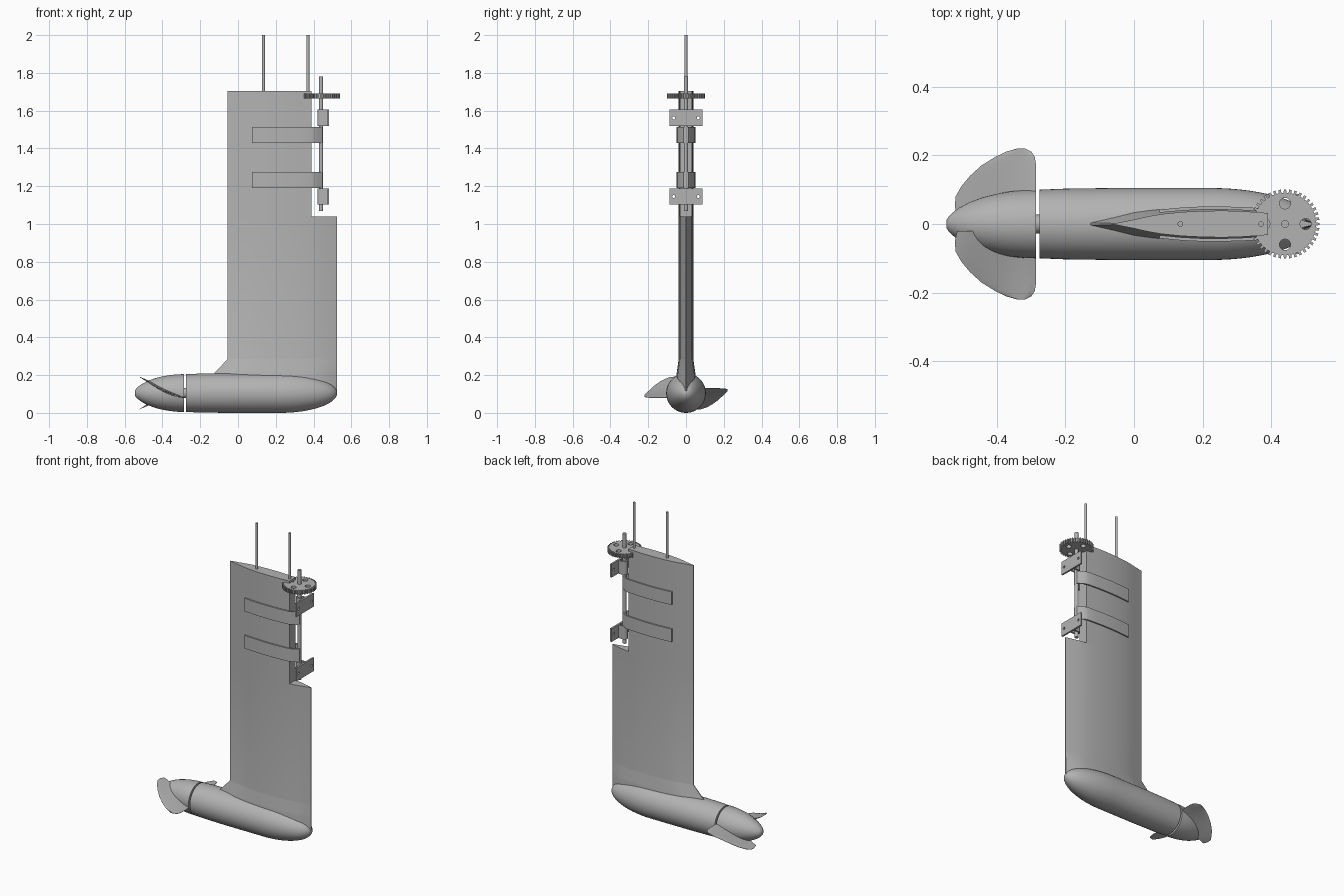
import bpy, bmesh
from math import sin, cos, pi, radians, sqrt
from mathutils import Matrix

cube = bpy.data.objects.get("Cube")
if cube:
    bpy.data.objects.remove(cube)

GREY = (0.45, 0.45, 0.45, 1)
grey = bpy.data.materials.new("plain grey")
grey.use_nodes = True
grey.diffuse_color = GREY
grey.node_tree.nodes["Principled BSDF"].inputs["Base Color"].default_value = GREY


def finish(obj, angle=35):
    obj.data.materials.clear()
    obj.data.materials.append(grey)
    bpy.ops.object.select_all(action='DESELECT')
    obj.select_set(True)
    bpy.context.view_layer.objects.active = obj
    bpy.ops.object.shade_smooth_by_angle(angle=radians(angle))
    return obj


def loft(name, rings, angle=35):
    """Skin a list of equal-length rings and cap both ends."""
    bm = bmesh.new()
    loops = [[bm.verts.new(p) for p in ring] for ring in rings]
    n = len(loops[0])
    for a, b in zip(loops, loops[1:]):
        for i in range(n):
            j = (i + 1) % n
            bm.faces.new((a[i], a[j], b[j], b[i]))
    bm.faces.new(loops[0])
    bm.faces.new(loops[-1])
    bmesh.ops.recalc_face_normals(bm, faces=bm.faces)
    mesh = bpy.data.meshes.new(name)
    bm.to_mesh(mesh)
    bm.free()
    obj = bpy.data.objects.new(name, mesh)
    bpy.context.collection.objects.link(obj)
    return finish(obj, angle)


def turned_x(name, profile, sides=48):
    """Body of revolution about the pod axis."""
    return loft(name, [[(x, r * cos(2 * pi * i / sides), AXIS + r * sin(2 * pi * i / sides))
                        for i in range(sides)] for x, r in profile])


def rod(name, x, r, z0, z1):
    return loft(name, [[(x + cx, cy, z) for cx, cy in circle(0, 0, r, 20)] for z in (z0, z1)])


def circle(cx, cy, r, n=24):
    return [(cx + r * cos(2 * pi * i / n), cy + r * sin(2 * pi * i / n)) for i in range(n)]


def plate(name, outlines, thick, matrix):
    """Flat plate from an outline and optional holes, centred on its plane."""
    curve = bpy.data.curves.new(name, 'CURVE')
    curve.dimensions = '2D'
    curve.fill_mode = 'BOTH'
    curve.extrude = thick / 2
    for outline in outlines:
        spline = curve.splines.new('POLY')
        spline.points.add(len(outline) - 1)
        for point, (x, y) in zip(spline.points, outline):
            point.co = (x, y, 0, 1)
        spline.use_cyclic_u = True
    obj = bpy.data.objects.new(name, curve)
    bpy.context.collection.objects.link(obj)
    bpy.ops.object.select_all(action='DESELECT')
    obj.select_set(True)
    bpy.context.view_layer.objects.active = obj
    bpy.ops.object.convert(target='MESH')
    obj = bpy.context.view_layer.objects.active
    obj.data.transform(matrix)
    return finish(obj)


AXIS = 0.105
HINGE = 0.44

# Pod with an elliptical nose
nose = [(0.22 + 0.305 * sin(t * pi / 32), max(0.004, 0.105 * cos(t * pi / 32))) for t in range(17)]
turned_x("pod", [(-0.275, 0.1), (-0.2, 0.103), (-0.05, 0.105)] + nose)
turned_x("propeller_shaft", [(-0.3, 0.027), (-0.26, 0.027)])

# Propeller hub, tapering to a blunt tail
turned_x("propeller_hub", [(-0.285, 0.1), (-0.32, 0.099), (-0.36, 0.095), (-0.4, 0.088), (-0.44, 0.078),
                           (-0.48, 0.063), (-0.51, 0.047), (-0.53, 0.032), (-0.54, 0.022), (-0.546, 0.012)])

# Two pitched blades: (span, tail x, front x) stations
STATIONS = [(0.02, -0.515, -0.287), (0.05, -0.522, -0.286), (0.08, -0.52, -0.285), (0.11, -0.503, -0.285),
            (0.14, -0.478, -0.285), (0.17, -0.445, -0.285), (0.195, -0.405, -0.289),
            (0.211, -0.372, -0.299), (0.22, -0.34, -0.318)]


def blade_ring(side, span, tail, front):
    ring = []
    for face in (1, -1):
        for k in range(13):
            u = k / 12 if face == 1 else 1 - k / 12
            x = tail + (front - tail) * u
            pitch = (-0.285 - x) / 0.235
            lift = -0.025 + 0.11 * pitch - 0.02 * sin(pi * pitch) * span / 0.22
            half = 0.0035 * sqrt(max(0.0, 4 * u * (1 - u))) + 0.0008
            ring.append((x, -side * span, AXIS + side * (lift + face * half)))
    return ring


for side, label in ((1, "right"), (-1, "left")):
    loft("propeller_blade_" + label, [blade_ring(side, *s) for s in STATIONS])

# Fin: lens-shaped section, cut back at the top for the hinge
FOIL = [(-0.055, 0.002), (0.0, 0.013), (0.04, 0.022), (0.08, 0.029), (0.14, 0.035), (0.2, 0.038),
        (0.26, 0.039), (0.32, 0.037), (0.39, 0.032), (0.44, 0.023), (0.49, 0.011), (0.525, 0.002)]


def fin_ring(z, foil, stretch=0.0, flare=0.0):
    pts = [(x - stretch * max(0, 0.14 - x) / 0.195, y + flare * min(1, y / 0.02)) for x, y in foil]
    return [(x, y, z) for x, y in pts] + [(x, -y, z) for x, y in reversed(pts)]


root = []
for i in range(9):
    a = i / 8 * pi / 2
    root.append(fin_ring(0.2 + 0.085 * sin(a), FOIL, 0.08 * (1 - cos(pi / 2 - a)), 0.012 * (1 - sin(a))))
loft("lower_fin", [fin_ring(0.105, FOIL, 0.08, 0.012)] + root + [fin_ring(1.04, FOIL)], 25)
loft("upper_fin", [fin_ring(z, FOIL[:9]) for z in (1.03, 1.705)], 25)

# Thin rods on top and the hinge pin
rod("rear_rod", 0.135, 0.008, 1.69, 2.0)
rod("front_rod", 0.37, 0.008, 1.69, 2.0)
rod("hinge_pin", HINGE, 0.011, 1.07, 1.78)

# Toothed wheel with four holes
TEETH = 40
rim = []
for t in range(TEETH):
    for offset, r in ((-0.27, 0.091), (-0.22, 0.101), (0.22, 0.101), (0.27, 0.091)):
        a = 2 * pi * (t + offset) / TEETH
        rim.append((r * cos(a), r * sin(a)))
holes = [circle(0.06 * cos(k * pi / 2), 0.06 * sin(k * pi / 2), 0.016) for k in range(4)]
plate("gear_wheel", [rim] + holes, 0.026, Matrix.Translation((HINGE, 0, 1.677)))

# Straps hugging the fin and wrapping the hinge pin
half = [(0.075, 0.042), (0.14, 0.048), (0.2, 0.051), (0.26, 0.051), (0.32, 0.049), (0.385, 0.045),
        (0.41, 0.038), (0.425, 0.026), (0.438, 0.02), (0.448, 0.012), (0.451, 0.0)]


def u_band(half, t):
    inner = [(x - t * (x > 0.435), max(0, y - t)) for x, y in half]
    outer = half + [(x, -y) for x, y in reversed(half[:-1])]
    return outer + [(x, -y) for x, y in inner] + [(x, y) for x, y in reversed(inner[:-1])]


for z, label in ((1.472, "upper"), (1.232, "lower")):
    plate(label + "_strap", [u_band(half, 0.009)], 0.084, Matrix.Translation((0, 0, z)))

# Mounting brackets: drilled plate with a clamp round the pin
TO_SIDE = Matrix(((0, 0, 1, 0), (1, 0, 0, 0), (0, 1, 0, 0), (0, 0, 0, 1)))
for z, label in ((1.562, "upper"), (1.145, "lower")):
    face = [(-0.088, -0.043), (0.088, -0.043), (0.088, 0.043), (-0.088, 0.043)]
    drill = [circle(s * 0.065, 0, 0.008, 16) for s in (1, -1)]
    plate(label + "_bracket_plate", [face] + drill, 0.011, Matrix.Translation((0.476, 0, z)) @ TO_SIDE)
    arc = [pi / 2 + pi * i / 16 for i in range(17)]
    clamp = [(0.472, 0.02)] + [(HINGE + 0.02 * cos(a), 0.02 * sin(a)) for a in arc] + [(0.472, -0.02)]
    clamp += [(0.472, -0.011)] + [(HINGE + 0.011 * cos(a), 0.011 * sin(a)) for a in reversed(arc)] + [(0.472, 0.011)]
    plate(label + "_bracket_clamp", [clamp], 0.086, Matrix.Translation((0, 0, z)))
